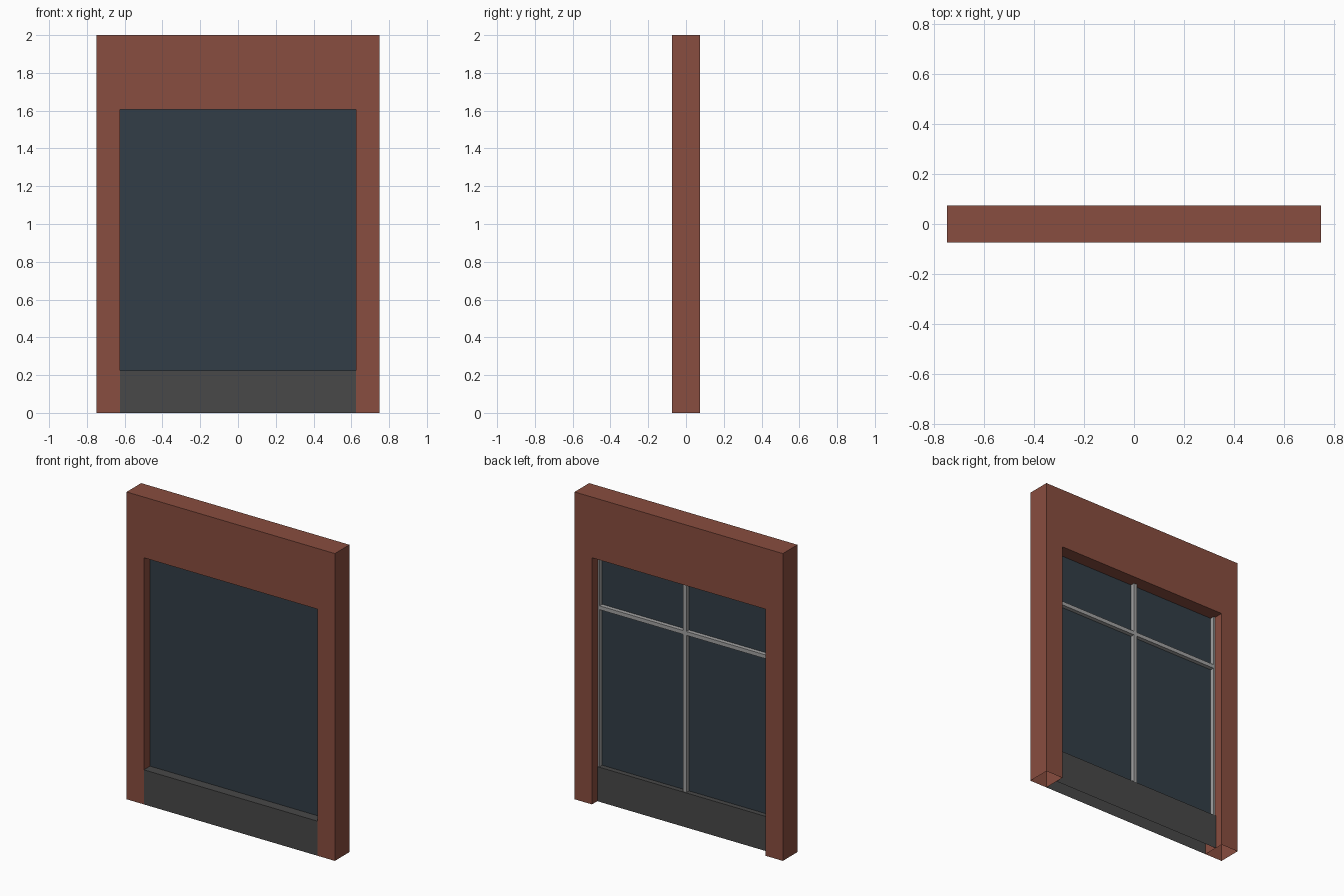
import bpy, bmesh

if "Cube" in bpy.data.objects:
    bpy.data.objects.remove(bpy.data.objects["Cube"])

W, D, H = 0.75, 0.075, 2.0          # wall half width, half depth, height
OW, SILL, HEAD = 0.625, 0.225, 1.605  # opening half width, sill and head heights
GLASS_Y = -0.0125


def material(name, rgb):
    m = bpy.data.materials.new(name)
    m.diffuse_color = (*rgb, 1)
    m.use_nodes = True
    m.node_tree.nodes["Principled BSDF"].inputs["Base Color"].default_value = m.diffuse_color
    return m


def finish(name, bm, mat):
    bmesh.ops.recalc_face_normals(bm, faces=bm.faces)
    me = bpy.data.meshes.new(name)
    bm.to_mesh(me)
    bm.free()
    me.materials.append(mat)
    ob = bpy.data.objects.new(name, me)
    bpy.context.collection.objects.link(ob)
    return ob


def box(name, x, y, z, mat, open_bottom=False):
    """Box from (min, max) ranges."""
    bm = bmesh.new()
    bmesh.ops.create_cube(bm, size=1)
    for v in bm.verts:
        v.co = [r[0] if c < 0 else r[1] for c, r in zip(v.co, (x, y, z))]
    if open_bottom:
        bm.normal_update()
        bmesh.ops.delete(bm, geom=[f for f in bm.faces if f.normal.z < -0.9],
                         context='FACES_ONLY')
    return finish(name, bm, mat)


brick = material("brick", (0.25, 0.075, 0.05))
dark = material("dark_panel", (0.065, 0.065, 0.065))
pane = material("glass", (0.032, 0.048, 0.063))
metal = material("bar_grey", (0.36, 0.36, 0.36))

# Brick surround: arch-like outline extruded through the depth, feet left open
bm = bmesh.new()
outline = [(-W, 0), (-W, H), (W, H), (W, 0), (OW, 0), (OW, HEAD), (-OW, HEAD), (-OW, 0)]
face = bm.faces.new([bm.verts.new((x, -D, z)) for x, z in outline])
ext = bmesh.ops.extrude_face_region(bm, geom=[face], use_keep_orig=True)
for g in ext["geom"]:
    if isinstance(g, bmesh.types.BMVert):
        g.co.y = D
feet = [f for f in bm.faces if all(abs(v.co.z) < 1e-6 for v in f.verts)]
bmesh.ops.delete(bm, geom=feet, context='FACES_ONLY')
finish("brick_surround", bm, brick)

# Stall riser panel below the window
box("base_panel", (-OW, OW), (-D, 0.02), (0, SILL), dark, open_bottom=True)

# Single sheet of glass
bm = bmesh.new()
bm.faces.new([bm.verts.new((x, GLASS_Y, z)) for x, z in
              ((-OW, SILL), (OW, SILL), (OW, HEAD), (-OW, HEAD))])
finish("window_glass", bm, pane)

# Glazing bars on the inner side of the glass
BAR = 0.0125
bar_y = (GLASS_Y + 0.0005, 0.0145)
for name, x in (("left_bar", (-OW, -OW + BAR)), ("centre_bar", (-BAR, BAR)),
                ("right_bar", (OW - BAR, OW))):
    box(name, x, bar_y, (SILL, HEAD), metal)
box("transom_bar", (-OW, OW), bar_y, (1.26 - BAR, 1.26 + BAR), metal)
